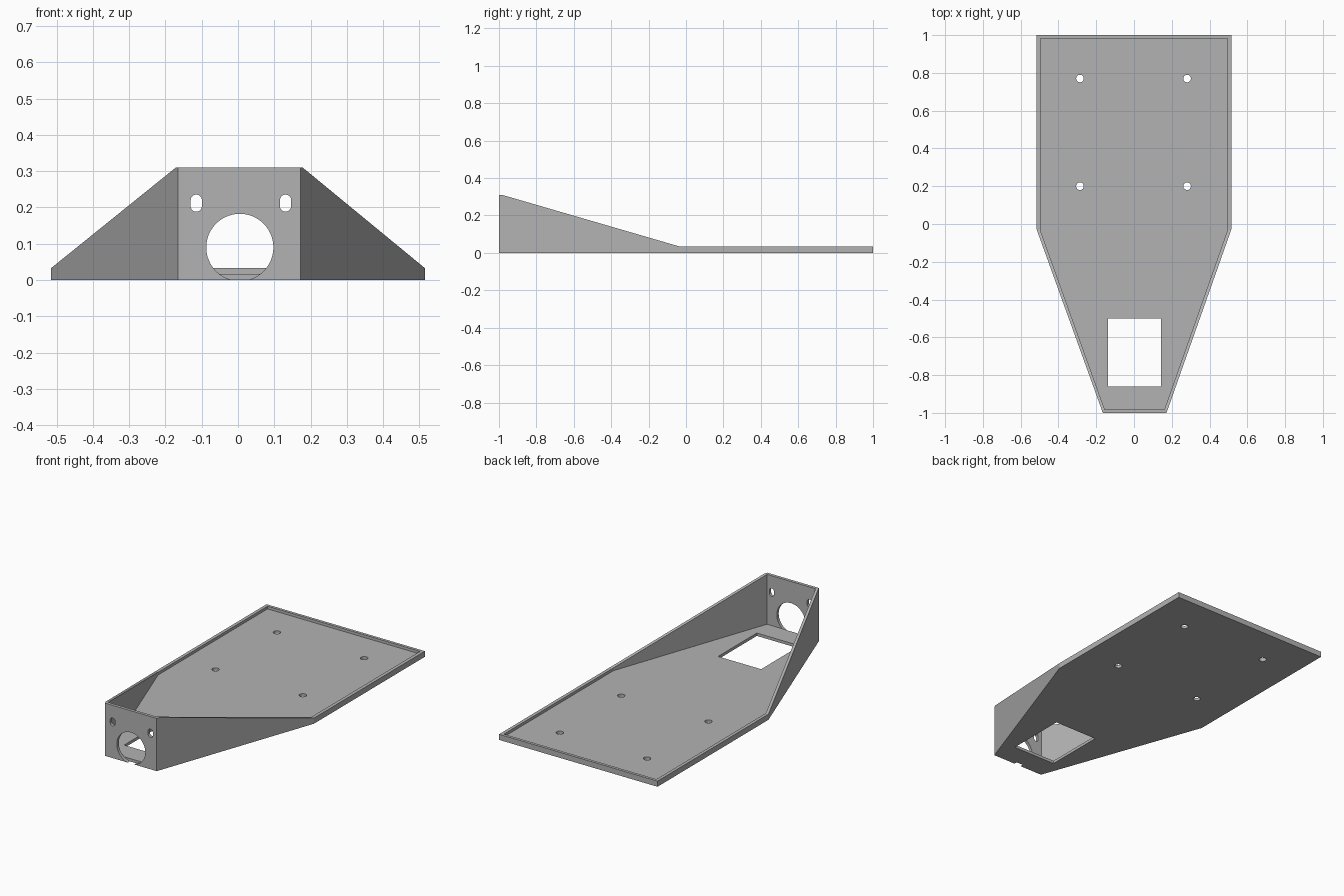
import bpy, bmesh, math
from mathutils import Matrix

old = bpy.data.objects.get("Cube")
if old:
    bpy.data.objects.remove(old, do_unlink=True)

grey = bpy.data.materials.new("mid grey")
grey.use_nodes = True
COLOUR = (0.45, 0.45, 0.45, 1)
grey.diffuse_color = COLOUR
grey.node_tree.nodes["Principled BSDF"].inputs["Base Color"].default_value = COLOUR

# Mappings from profile plane plus depth to space
PLAN = lambda u, v, d: (u, v, d)
SIDE = lambda u, v, d: (d, u, v)
FRONT = lambda u, v, d: (u, d, v)


def prism(name, points, low, high, plane):
    """Extrude a 2D profile between two depths."""
    bm = bmesh.new()
    a = [bm.verts.new(plane(u, v, low)) for u, v in points]
    b = [bm.verts.new(plane(u, v, high)) for u, v in points]
    bm.faces.new(a)
    bm.faces.new(b)
    for i in range(len(a)):
        j = (i + 1) % len(a)
        bm.faces.new((a[i], a[j], b[j], b[i]))
    bmesh.ops.recalc_face_normals(bm, faces=bm.faces)
    mesh = bpy.data.meshes.new(name)
    bm.to_mesh(mesh)
    bm.free()
    mesh.materials.append(grey)
    obj = bpy.data.objects.new(name, mesh)
    bpy.context.collection.objects.link(obj)
    return obj


def slot(x, y, radius, half=0.0, n=48):
    """Circle, or upright slot when half is above zero."""
    points = []
    for i in range(n):
        t = 2 * math.pi * (i + 0.5) / n
        points.append((x + radius * math.cos(t),
                       y + radius * math.sin(t) + math.copysign(half, math.sin(t))))
    return points


def cut(target, cutter):
    cutter.hide_render = True
    mod = target.modifiers.new("cut", "BOOLEAN")
    mod.operation = "DIFFERENCE"
    mod.solver = "EXACT"
    mod.object = cutter
    bpy.context.view_layer.objects.active = target
    bpy.ops.object.modifier_apply(modifier=mod.name)
    bpy.data.objects.remove(cutter, do_unlink=True)


# Tray body: tapered plan
tray = prism("tray", [(-0.515, 1), (0.515, 1), (0.515, -0.03), (0.172, -1),
                      (-0.165, -1), (-0.515, -0.03)], 0, 0.31, PLAN)

# Sloping rim, high at the front and low at the back
cut(tray, prism("rim_cutter", [(-0.982, 0.31), (-0.03, 0.033), (1.1, 0.033),
                               (1.1, 0.5), (-0.982, 0.5)], -1, 1, SIDE))

# Hollow inside
cut(tray, prism("hollow_cutter", [(-0.496, 0.983), (0.495, 0.983), (0.495, -0.033),
                                  (0.161, -0.982), (-0.155, -0.982), (-0.496, -0.033)],
                0.017, 1, PLAN))

# Floor window and screw holes
cut(tray, prism("window_cutter", [(-0.138, -0.86), (0.142, -0.86),
                                  (0.142, -0.5), (-0.138, -0.5)], -0.1, 0.1, PLAN))
for x in (-0.286, 0.281):
    for y in (0.2, 0.77):
        cut(tray, prism("screw_cutter", slot(x, y, 0.02, n=32), -0.1, 0.1, PLAN))

# Front wall: round opening and two upright slots
cut(tray, prism("opening_cutter", slot(0.005, 0.09, 0.0925, n=72), -1.1, -0.981, FRONT))
for x in (-0.115, 0.131):
    cut(tray, prism("slot_cutter", slot(x, 0.212, 0.0155, 0.008, 32), -1.1, -0.95, FRONT))

# Smooth the round walls, keep edges sharp
bpy.ops.object.select_all(action="DESELECT")
tray.select_set(True)
bpy.context.view_layer.objects.active = tray
bpy.ops.object.shade_smooth_by_angle(angle=math.radians(14))
